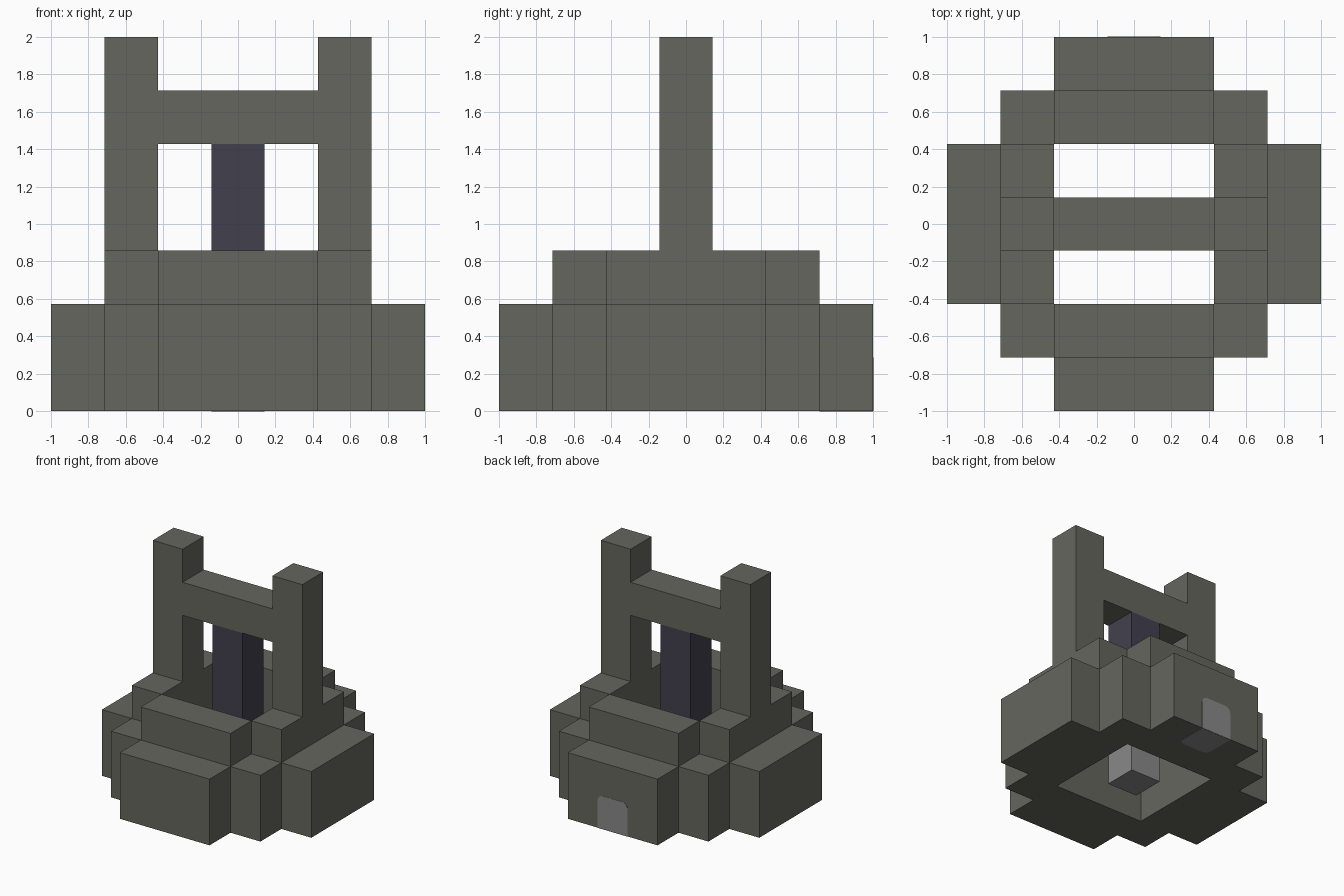
import bpy
import bmesh
import math
from mathutils import Vector, Matrix

if "Cube" in bpy.data.objects:
    bpy.data.objects.remove(bpy.data.objects["Cube"], do_unlink=True)

U = 2 / 7  # edge of one block
MID = 3    # index of the middle block


def material(name, rgb):
    mat = bpy.data.materials.new(name)
    mat.use_nodes = True
    color = (*rgb, 1)
    mat.diffuse_color = color
    bsdf = next(n for n in mat.node_tree.nodes if n.type == "BSDF_PRINCIPLED")
    bsdf.inputs["Base Color"].default_value = color
    return mat


stone = material("mossy stone", (0.133, 0.133, 0.112))
dark = material("dark rope", (0.054, 0.051, 0.076))
metal = material("grey metal", (0.25, 0.25, 0.25))


def finish(name, bm, mat):
    mesh = bpy.data.meshes.new(name)
    bm.to_mesh(mesh)
    bm.free()
    mesh.materials.append(mat)
    obj = bpy.data.objects.new(name, mesh)
    bpy.context.collection.objects.link(obj)
    return obj


def blocks(name, cells, mat):
    """Join unit blocks into one shell, keeping only the outside faces."""
    cells = set(cells)
    bm = bmesh.new()
    for cell in cells:
        center = (Vector(cell) - Vector((MID, MID, -0.5))) * U
        for axis in range(3):
            for sign in (-1, 1):
                step = [0, 0, 0]
                step[axis] = sign
                if tuple(c + s for c, s in zip(cell, step)) in cells:
                    continue
                normal = Vector(step)
                side = Vector(step[1:] + step[:1])
                up = normal.cross(side)
                ring = [side + up, up - side, -side - up, side - up]
                bm.faces.new([bm.verts.new(center + (normal + r) * U / 2)
                              for r in ring])
    bmesh.ops.remove_doubles(bm, verts=bm.verts, dist=0.001)
    bmesh.ops.recalc_face_normals(bm, faces=bm.faces)
    return finish(name, bm, mat)


def wall_height(i, j):
    """Blocks stacked at one spot of the stepped, round-cornered wall."""
    near, far = sorted((abs(i - MID), abs(j - MID)))
    if far < 2 or (far == 3 and near > 1):
        return 0
    return 3 if far == 2 and near < 2 else 2


# Stepped wall around the open shaft
blocks("well_wall", [(i, j, k) for i in range(7) for j in range(7)
                     for k in range(wall_height(i, j))], stone)

# Two posts joined by a crossbeam
posts = [(i, MID, k) for i in (1, 5) for k in range(3, 7)]
beam = [(i, MID, 5) for i in range(2, 5)]
blocks("post_frame", posts + beam, stone)

# Rope hanging from the beam, with the bucket at its end
blocks("rope", [(MID, MID, k) for k in range(1, 5)], dark)
blocks("bucket", [(MID, MID, 0)], metal)


def rounded_plate(name, matrix, mat, radius=0.05, thick=0.002):
    """Thin plate standing on its lower edge, with two rounded top corners."""
    half = U / 2
    outline = [(-half, 0), (half, 0)]
    for cx, start in ((half - radius, 0), (radius - half, 90)):
        for n in range(5):
            a = math.radians(start + n * 22.5)
            outline.append((cx + radius * math.cos(a),
                            U - radius + radius * math.sin(a)))
    bm = bmesh.new()
    face = bm.faces.new([bm.verts.new((x, y, 0)) for x, y in outline])
    new = bmesh.ops.extrude_face_region(bm, geom=[face])["geom"]
    bmesh.ops.translate(bm, vec=(0, 0, thick), verts=[
        v for v in new if isinstance(v, bmesh.types.BMVert)])
    bmesh.ops.recalc_face_normals(bm, faces=bm.faces)
    bm.transform(matrix)
    return finish(name, bm, mat)


# Grey patch on the foot of the back wall, wrapping under it
back_edge = Matrix.Translation((0, 1, 0))
rounded_plate("back_patch", back_edge @ Matrix.Rotation(math.pi, 4, "Z")
              @ Matrix.Rotation(math.pi / 2, 4, "X"), metal)
rounded_plate("under_patch", back_edge @ Matrix.Rotation(math.pi, 4, "X"), metal)
